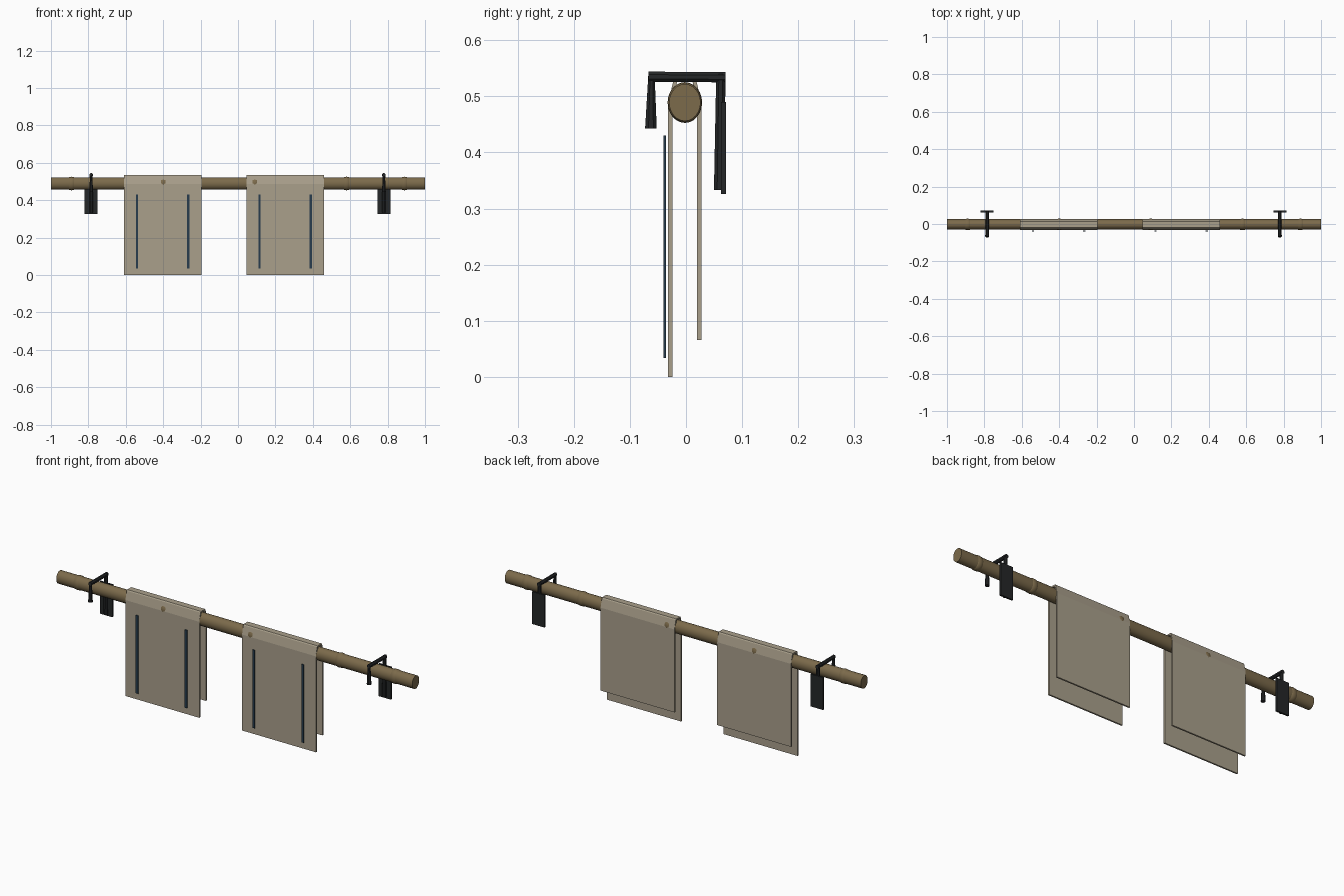
import bpy, bmesh, math
from mathutils import Vector

if "Cube" in bpy.data.objects:
    bpy.data.objects.remove(bpy.data.objects["Cube"])


def material(name, rgb):
    m = bpy.data.materials.new(name)
    m.diffuse_color = (*rgb, 1)
    m.use_nodes = True
    m.node_tree.nodes["Principled BSDF"].inputs["Base Color"].default_value = m.diffuse_color
    return m


BAMBOO = material("bamboo", (0.20, 0.145, 0.07))
CLOTH = material("cloth", (0.40, 0.35, 0.26))
STRIPE = material("stripe_blue", (0.02, 0.045, 0.075))
IRON = material("iron", (0.018, 0.02, 0.021))


def finish(name, bm, mat, smooth=False):
    bmesh.ops.recalc_face_normals(bm, faces=bm.faces)
    me = bpy.data.meshes.new(name)
    bm.to_mesh(me)
    bm.free()
    ob = bpy.data.objects.new(name, me)
    bpy.context.collection.objects.link(ob)
    me.materials.append(mat)
    if smooth:
        bpy.ops.object.select_all(action='DESELECT')
        ob.select_set(True)
        bpy.context.view_layer.objects.active = ob
        bpy.ops.object.shade_smooth_by_angle(angle=math.radians(35))
    return ob


def loft(name, rings, mat, smooth=False):
    """Skin a list of equal-length point rings and cap both ends."""
    bm = bmesh.new()
    rows = [[bm.verts.new(p) for p in r] for r in rings]
    n = len(rows[0])
    for a, b in zip(rows, rows[1:]):
        for i in range(n):
            j = (i + 1) % n
            bm.faces.new((a[i], a[j], b[j], b[i]))
    bm.faces.new(rows[0])
    bm.faces.new(rows[-1])
    return finish(name, bm, mat, smooth)


def box(name, x, y, z, mat):
    return loft(name, [[(a, y[0], z[0]), (a, y[1], z[0]), (a, y[1], z[1]), (a, y[0], z[1])]
                       for a in x], mat)


def rod(name, p, q, r1, r2, mat, sides=8):
    """Tapered straight rod between two points."""
    p, q = Vector(p), Vector(q)
    rot = (q - p).to_track_quat('Z', 'Y')
    rings = []
    for c, r in ((p, r1), (q, r2)):
        ring = []
        for i in range(sides):
            t = 2 * math.pi * (i + 0.5) / sides
            ring.append(c + rot @ Vector((r * math.cos(t), r * math.sin(t), 0)))
        rings.append(ring)
    return loft(name, rings, mat, True)


def oval(x, ry, rz, sides=24):
    return [(x, -0.002 + ry * math.cos(2 * math.pi * i / sides),
             0.489 + rz * math.sin(2 * math.pi * i / sides)) for i in range(sides)]


# bamboo pole and its swollen joints
loft("pole", [oval(-1, 0.028, 0.033), oval(1, 0.028, 0.033)], BAMBOO, True)
for k, x in enumerate((-0.89, -0.40, 0.09, 0.58, 0.89)):
    loft(f"pole_joint_{k}", [oval(x + dx, 0.027 + b, 0.0325 + b) for dx, b in
                             ((-0.015, 0), (-0.011, 0.0025), (0, 0.0038), (0.011, 0.0025), (0.015, 0))],
         BAMBOO, True)

# cloths folded over the pole, longer at the front
outer = [(-0.032, 0), (-0.032, 0.487), (-0.022, 0.53), (-0.018, 0.535),
         (0.014, 0.535), (0.018, 0.53), (0.028, 0.487), (0.028, 0.066)]
inner = [(-0.024, 0), (-0.024, 0.485), (-0.016, 0.525), (-0.014, 0.527),
         (0.010, 0.527), (0.012, 0.525), (0.020, 0.485), (0.020, 0.066)]
for side, x0 in (("left", -0.61), ("right", 0.045)):
    x1 = x0 + 0.415
    bm = bmesh.new()
    strips = [[bm.verts.new((x, y, z)) for y, z in prof]
              for x in (x0, x1) for prof in (outer, inner)]
    o0, i0, o1, i1 = strips
    for a, b in ((o0, o1), (i0, i1), (o0, i0), (o1, i1)):
        for k in range(len(outer) - 1):
            bm.faces.new((a[k], a[k + 1], b[k + 1], b[k]))
    for k in (0, -1):
        bm.faces.new((o0[k], o1[k], i1[k], i0[k]))
    finish(f"cloth_{side}", bm, CLOTH)
    # two vertical stripes in front of each cloth
    for k, dx in enumerate((0.07, 0.345)):
        box(f"stripe_{side}_{k}", (x0 + dx - 0.0065, x0 + dx + 0.0065),
            (-0.040, -0.036), (0.034, 0.43), STRIPE)

# hook brackets with wall plates
for side, x in (("left", -0.785), ("right", 0.78)):
    rod(f"bracket_bar_{side}", (x, -0.067, 0.535), (x, 0.070, 0.534), 0.0098, 0.0098, IRON)
    rod(f"bracket_tip_{side}", (x, -0.0615, 0.540), (x, -0.0625, 0.443), 0.006, 0.0112, IRON)
    rod(f"bracket_post_{side}", (x, 0.062, 0.540), (x, 0.0595, 0.333), 0.0088, 0.0105, IRON)
    box(f"wall_plate_{side}", (x - 0.035, x + 0.035), (0.0625, 0.0715), (0.326, 0.49), IRON)
